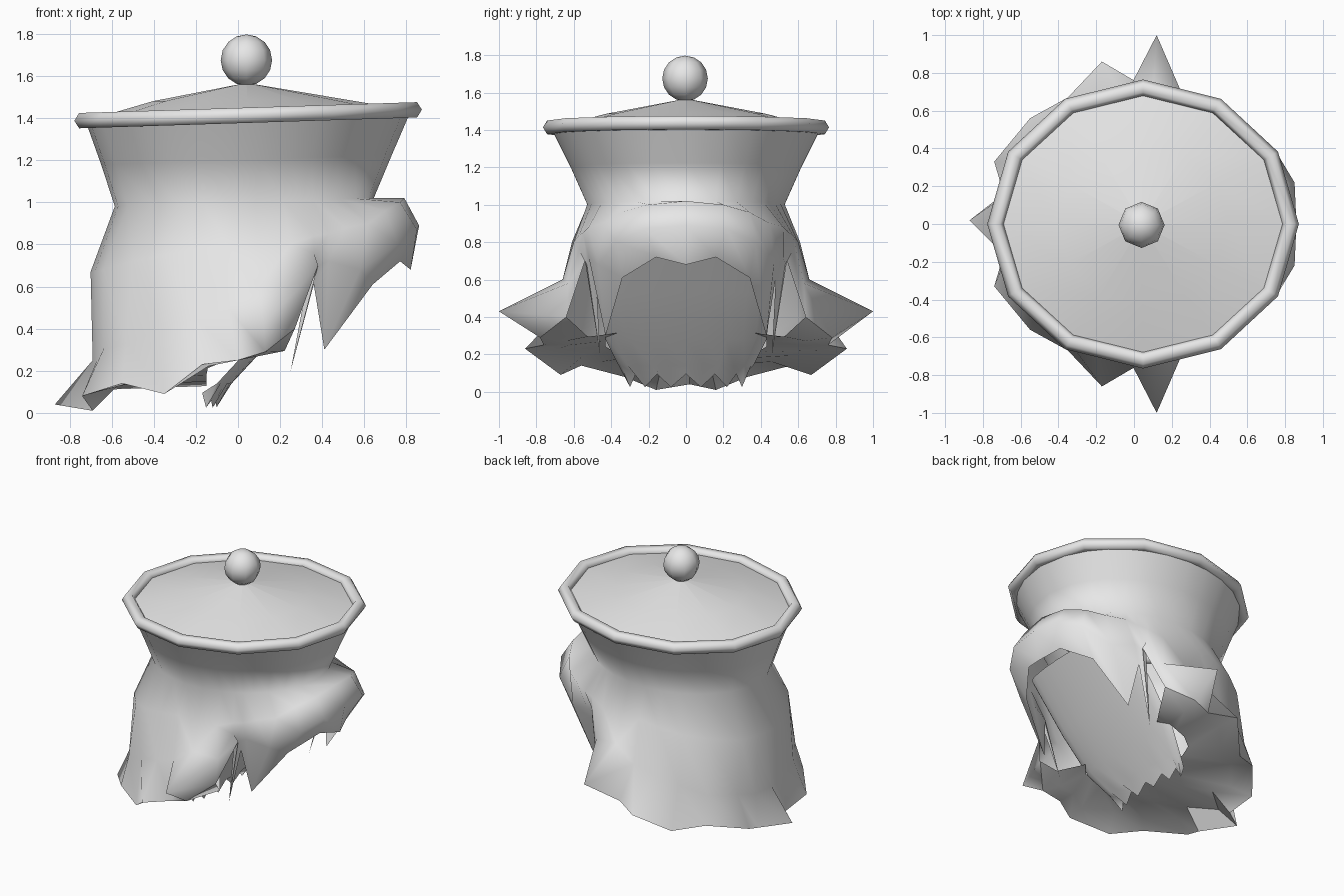
import bpy, bmesh, math

if "Cube" in bpy.data.objects:
    bpy.data.objects.remove(bpy.data.objects["Cube"])

grey = bpy.data.materials.new("plain grey")
grey.diffuse_color = (0.8, 0.8, 0.8, 1)
grey.use_nodes = True
grey.node_tree.nodes["Principled BSDF"].inputs["Base Color"].default_value = grey.diffuse_color
SIDES = 12
TILT = 0.032          # rise of the hat brim towards +x


def finish(name, verts, faces, angle=60):
    """Make a smooth-shaded mesh object from generated points."""
    me = bpy.data.meshes.new(name)
    me.from_pydata(verts, [], faces)
    bm = bmesh.new()
    bm.from_mesh(me)
    bmesh.ops.remove_doubles(bm, verts=bm.verts, dist=1e-4)
    bmesh.ops.recalc_face_normals(bm, faces=bm.faces)
    bm.to_mesh(me)
    bm.free()
    ob = bpy.data.objects.new(name, me)
    bpy.context.collection.objects.link(ob)
    me.materials.append(grey)
    bpy.ops.object.select_all(action='DESELECT')
    ob.select_set(True)
    bpy.context.view_layer.objects.active = ob
    bpy.ops.object.shade_smooth_by_angle(angle=math.radians(angle))
    return ob


def grid_faces(rows, cols, wrap_cols=False, wrap_rows=False):
    faces = []
    for r in range(rows if wrap_rows else rows - 1):
        for c in range(cols if wrap_cols else cols - 1):
            r2, c2 = (r + 1) % rows, (c + 1) % cols
            faces.append((r * cols + c, r * cols + c2, r2 * cols + c2, r2 * cols + c))
    return faces


def lathe(name, profile, closed=False):
    """Turn (centre x, x radius, y radius, z, tilt) rings into a 12-sided part."""
    verts = []
    for cx, rx, ry, z, tilt in profile:
        for i in range(SIDES):
            a = math.tau * i / SIDES
            x = cx + rx * math.cos(a)
            verts.append((x, ry * math.sin(a), z + tilt * x))
    return finish(name, verts, grid_faces(len(profile), SIDES, True, closed), 80)


# Rolled brim with six-sided section
rim = []
for k in range(6):
    a = math.tau * k / 6
    d = 0.045 * math.cos(a)
    rim.append((0.048, 0.78 + d, 0.72 + d, 1.412 + 0.042 * math.sin(a), TILT))
lathe("hat_brim", rim, closed=True)
# Shallow cone lid
lathe("hat_lid", [(0.048, 0.75, 0.69, 1.415, TILT), (0.045, 0.45, 0.43, 1.485, 0.012),
                  (0.04, 0.001, 0.001, 1.567, 0)])
# Round knob
bpy.ops.mesh.primitive_uv_sphere_add(segments=8, ring_count=8, radius=0.122,
                                     location=(0.04, -0.005, 1.675))
knob = bpy.context.object
knob.name = "knob"
knob.data.materials.append(grey)
bpy.ops.object.shade_smooth_by_angle(angle=math.radians(60))

# Hair: strands from the fringe middle round to the back (upper, middle, tip)
half = [
    ((.79, 0, 1.02), (.86, 0, .89), (.82, 0, .68)),
    ((.77, .20, 1.0), (.85, .22, .87), (.77, .16, .72)),
    ((.70, .34, .96), (.76, .37, .80), (.64, .34, .61)),
    ((.62, .45, .90), (.58, .47, .68), (.41, .43, .30)),
    ((.51, .52, .88), (.43, .52, .72), (.36, .48, .61)),
    ((.43, .55, .85), (.34, .53, .68), (.25, .46, .20)),
    ((.36, .57, .84), (.36, .57, .76), (.38, .54, .70)),
    ((.25, .60, .80), (.28, .63, .58), (.27, .64, .40)),
    ((.10, .66, .60), (.12, 1.0, .43), (.13, .78, .29)),
    ((-.05, .61, .80), (-.05, .67, .50), (0, .76, .25)),
    ((-.20, .60, .78), (-.20, .65, .45), (-.17, .86, .23)),
    ((-.35, .56, .75), (-.36, .60, .40), (-.35, .67, .09)),
    ((-.50, .46, .72), (-.53, .50, .33), (-.55, .56, .14)),
    ((-.64, .28, .68), (-.64, .32, .30), (-.74, .33, .08)),
    ((-.68, .14, .67), (-.67, .16, .25), (-.69, .16, .01)),
    ((-.70, 0, .67), (-.69, 0, .25), (-.87, .02, .04)),
]


def strand(points, s):
    """One column of the flared hat wall running on down into the hair."""
    up = points[0]
    a = math.atan2(up[1] / 0.525, (up[0] - 0.03) / 0.61)
    col = []
    for cx, rx, ry, z in [(.048, .765, .715, 1.39), (.04, .69, .62, 1.2), (.03, .615, .53, 1.0)]:
        x = cx + rx * math.cos(a)
        col.append((x, s * ry * math.sin(a), z + TILT * x))
    return col + [(x, s * y, z) for x, y, z in points]


columns = [strand(p, 1) for p in half] + [strand(p, -1) for p in half[-2:0:-1]]
n = len(columns)
verts = [c[r] for r in range(6) for c in columns]
finish("hat_wall_and_hair", verts, grid_faces(6, n, True), 120)

# Underside of the hair: folds in from the tips, then closes up to the chin
hem = [c[5] for c in columns[7:n - 6]]
fold, inner = [], []
for x, y, z in hem:
    hx, hy = x * 0.82, y * 0.82
    hz = 0.25 + 0.2 * hx
    fold.append((hx, hy, hz))
    inner.append((max(hx * 0.5, -0.15), max(-.43, min(.43, hy * 0.7)), hz + 0.02))
finish("hair_underside", hem + fold + inner, grid_faces(3, len(hem)), 45)

# Sloping, nearly flat surface inside the face opening, with a ragged lower edge
cols = 13
verts = []
for z, xf, hw in [(.85, .55, .47), (.53, .3, .46), (.28, .1, .43), (.14, -.03, .36), (.06, -.1, .31)]:
    for i in range(cols):
        a = math.pi * (i / (cols - 1) - 0.5)
        jag = 0.035 * (-1) ** i if z < .1 else 0
        verts.append((xf - .07 * (1 - math.cos(a)), hw * math.sin(a), z + jag))
finish("inner_face", verts, grid_faces(5, cols))
